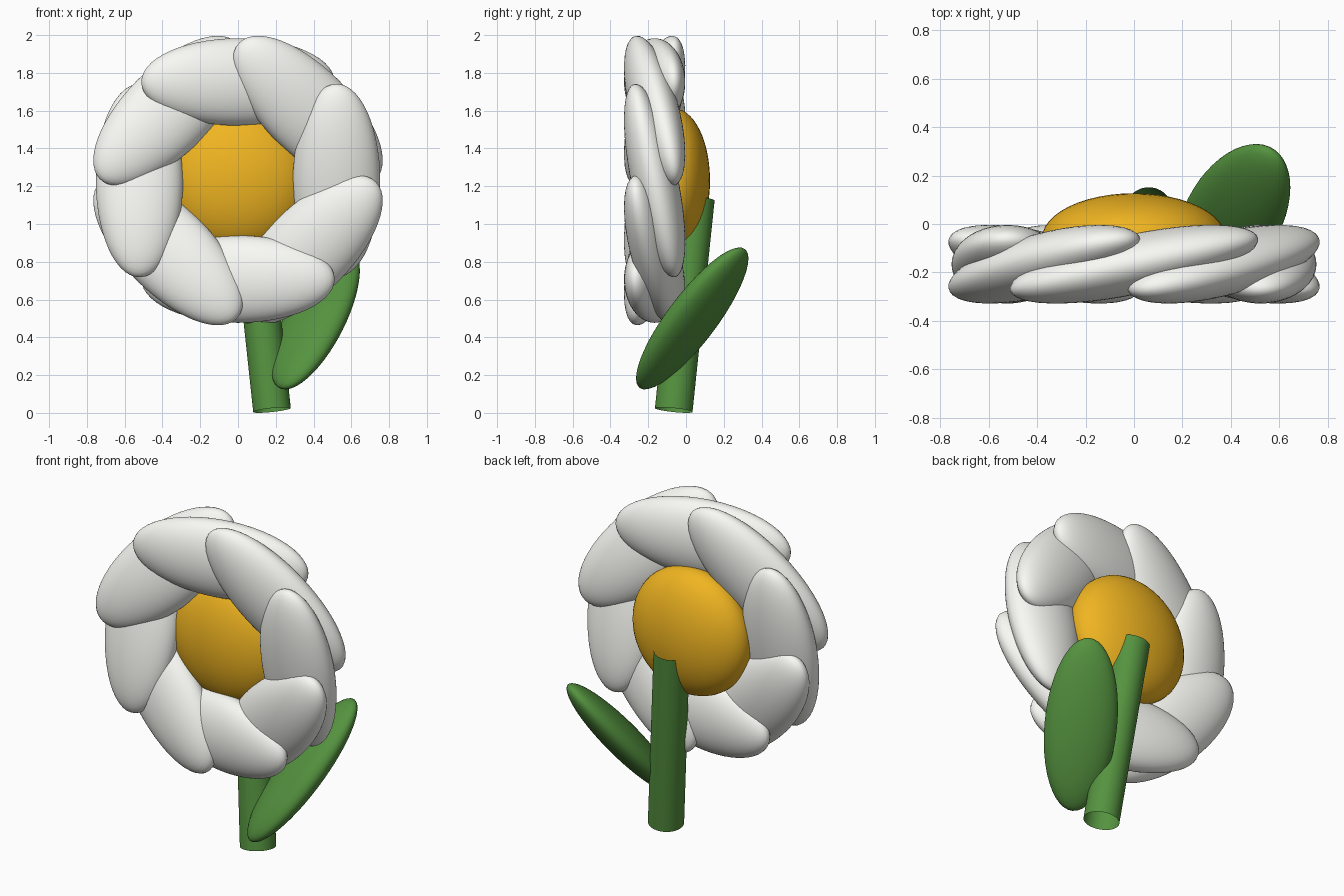
import bpy
from math import radians
from mathutils import Matrix, Vector

if "Cube" in bpy.data.objects:
    bpy.data.objects.remove(bpy.data.objects["Cube"])


def material(name, rgb):
    m = bpy.data.materials.new(name)
    m.diffuse_color = (*rgb, 1)
    m.use_nodes = True
    m.node_tree.nodes["Principled BSDF"].inputs["Base Color"].default_value = m.diffuse_color
    return m


def finish(name, mat):
    ob = bpy.context.object
    ob.name = name
    ob.data.materials.append(mat)
    bpy.ops.object.shade_smooth_by_angle(angle=radians(40))
    return ob


def ellipsoid(name, matrix, radii, mat):
    bpy.ops.mesh.primitive_uv_sphere_add(segments=48, ring_count=28, radius=1)
    ob = finish(name, mat)
    ob.data.transform(Matrix.Diagonal((*radii, 1)))
    ob.matrix_world = matrix
    return ob


white = material("petal_white", (0.95, 0.95, 0.91))
gold = material("centre_gold", (0.87, 0.46, 0.015))
green = material("stem_green", (0.09, 0.29, 0.05))

# Ring of eight overlapping petals, each twisted like a pinwheel
hub = Vector((0, -0.166, 1.23))
for i in range(8):
    m = (Matrix.Translation(hub)
         @ Matrix.Rotation(radians(45 * i), 4, 'Y')
         @ Matrix.Translation((0, 0, 0.522))
         @ Matrix.Rotation(radians(11.9), 4, 'Z'))
    ellipsoid(f"petal_{i + 1}", m, (0.523, 0.124, 0.231), white)

# Domed flower centre
ellipsoid("flower_centre", Matrix.Translation((0, -0.06, 1.23)),
          (0.38, 0.187, 0.38), gold)

# Leaning stem, an open tube
foot, top = Vector((0.18, -0.065, 0.015)), Vector((0.06, 0.052, 1.135))
axis = top - foot
bpy.ops.mesh.primitive_cylinder_add(vertices=48, radius=0.1, depth=axis.length,
                                    end_fill_type='NOTHING')
stem = finish("stem", green)
stem.matrix_world = (Matrix.Translation((foot + top) / 2)
                     @ axis.to_track_quat('Z', 'Y').to_matrix().to_4x4())

# Flat oval leaf, rising outward and backward
along = Vector((0.339, 0.551, 0.763)).normalized()
normal = Vector((-0.479, -0.596, 0.643)).normalized()
across = normal.cross(along).normalized()
frame = Matrix((along, across, along.cross(across))).transposed().to_4x4()
ellipsoid("leaf", Matrix.Translation((0.41, 0.033, 0.50)) @ frame,
          (0.486, 0.20, 0.095), green)
